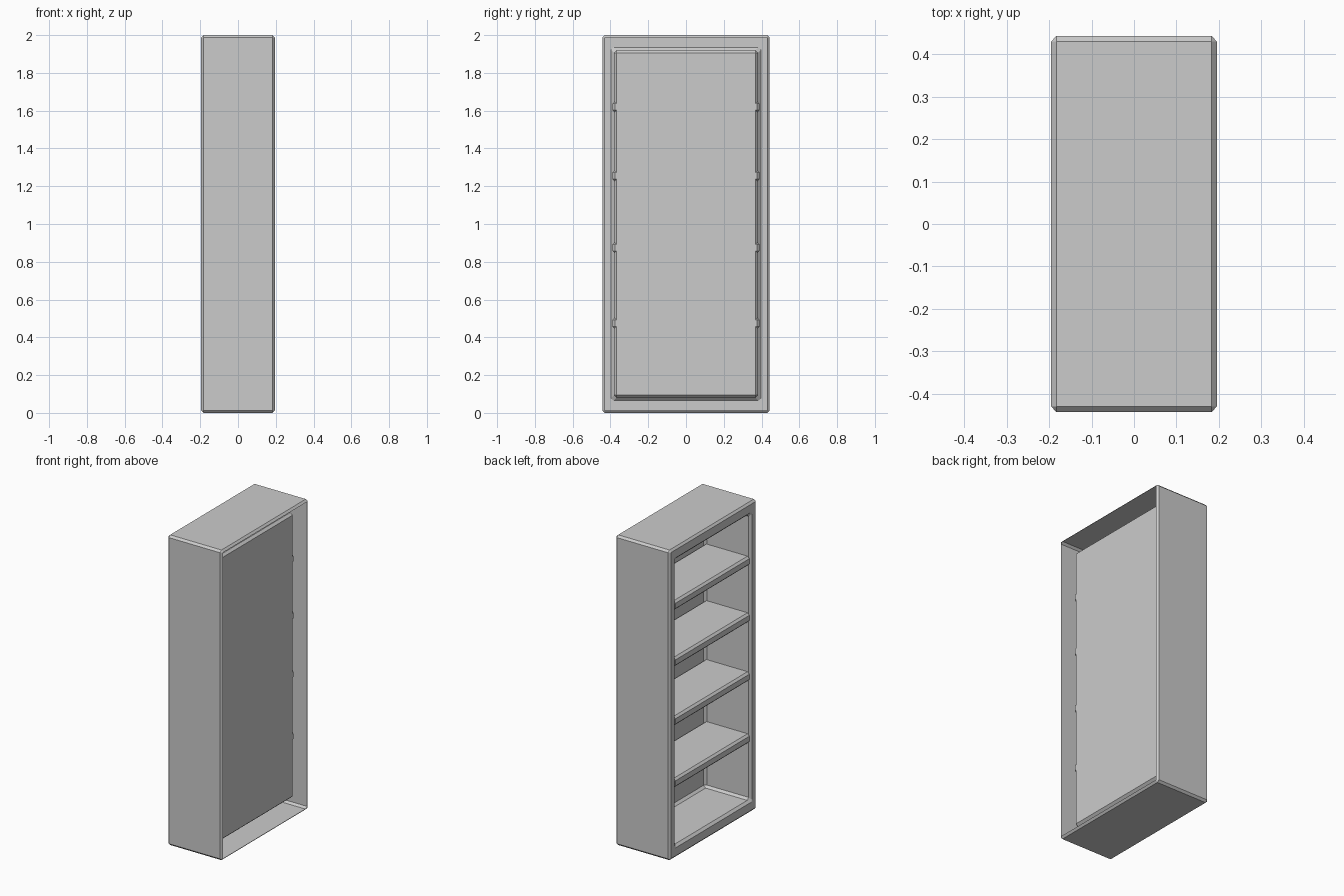
import bpy
import bmesh

cube = bpy.data.objects.get("Cube")
if cube:
    bpy.data.objects.remove(cube, do_unlink=True)

grey = bpy.data.materials.new("light_grey")
grey.use_nodes = True
colour = (0.6, 0.6, 0.6, 1)
grey.diffuse_color = colour
grey.node_tree.nodes["Principled BSDF"].inputs["Base Color"].default_value = colour


def add_object(name, bm):
    mesh = bpy.data.meshes.new(name)
    bm.to_mesh(mesh)
    bm.free()
    mesh.materials.append(grey)
    obj = bpy.data.objects.new(name, mesh)
    bpy.context.collection.objects.link(obj)
    return obj


def ring(bm, x, half_y, half_z, cut):
    """Rectangle across x with its corners cut off."""
    quarter = [(half_y, half_z - cut), (half_y - cut, half_z)]
    points = []
    for sy, sz in ((1, 1), (-1, 1), (-1, -1), (1, -1)):
        corner = [(sy * y, sz * z) for y, z in quarter]
        points += corner if sy * sz > 0 else corner[::-1]
    return [bm.verts.new((x, y, 1 + z)) for y, z in points]


# Cabinet: one skin from the open rear rim, round the front frame, into the cavity
sections = [
    (0.195, 0.43, 0.987, 0),
    (0.183, 0.443, 1.0, 0.013),
    (-0.183, 0.443, 1.0, 0.013),
    (-0.195, 0.43, 0.987, 0),
    (-0.195, 0.396, 0.935, 0.012),
    (-0.18, 0.381, 0.92, 0.014),
    (0.117, 0.381, 0.92, 0.014),
    (0.132, 0.367, 0.906, 0),
]
bm = bmesh.new()
rings = [ring(bm, *s) for s in sections]
for a, b in zip(rings, rings[1:]):
    for i in range(len(a)):
        j = (i + 1) % len(a)
        bm.faces.new((a[i], b[i], b[j], a[j]))
# Back panel faces into the cavity
bm.faces.new(rings[-1][::-1])
bmesh.ops.remove_doubles(bm, verts=bm.verts[:], dist=0.0005)
add_object("cabinet_shell", bm)

# Shelves with chamfered edges, ends let into the side walls
front, back = -0.188, 0.131
for n, height in enumerate((0.475, 0.875, 1.255, 1.62), 1):
    bm = bmesh.new()
    bmesh.ops.create_cube(bm, size=1)
    bmesh.ops.scale(bm, vec=(back - front, 0.78, 0.06), verts=bm.verts[:])
    bmesh.ops.translate(bm, vec=((front + back) / 2, 0, height), verts=bm.verts[:])
    bmesh.ops.bevel(bm, geom=bm.edges[:], offset=0.013, segments=1,
                    affect='EDGES', profile=0.5)
    add_object(f"shelf_{n}", bm)
